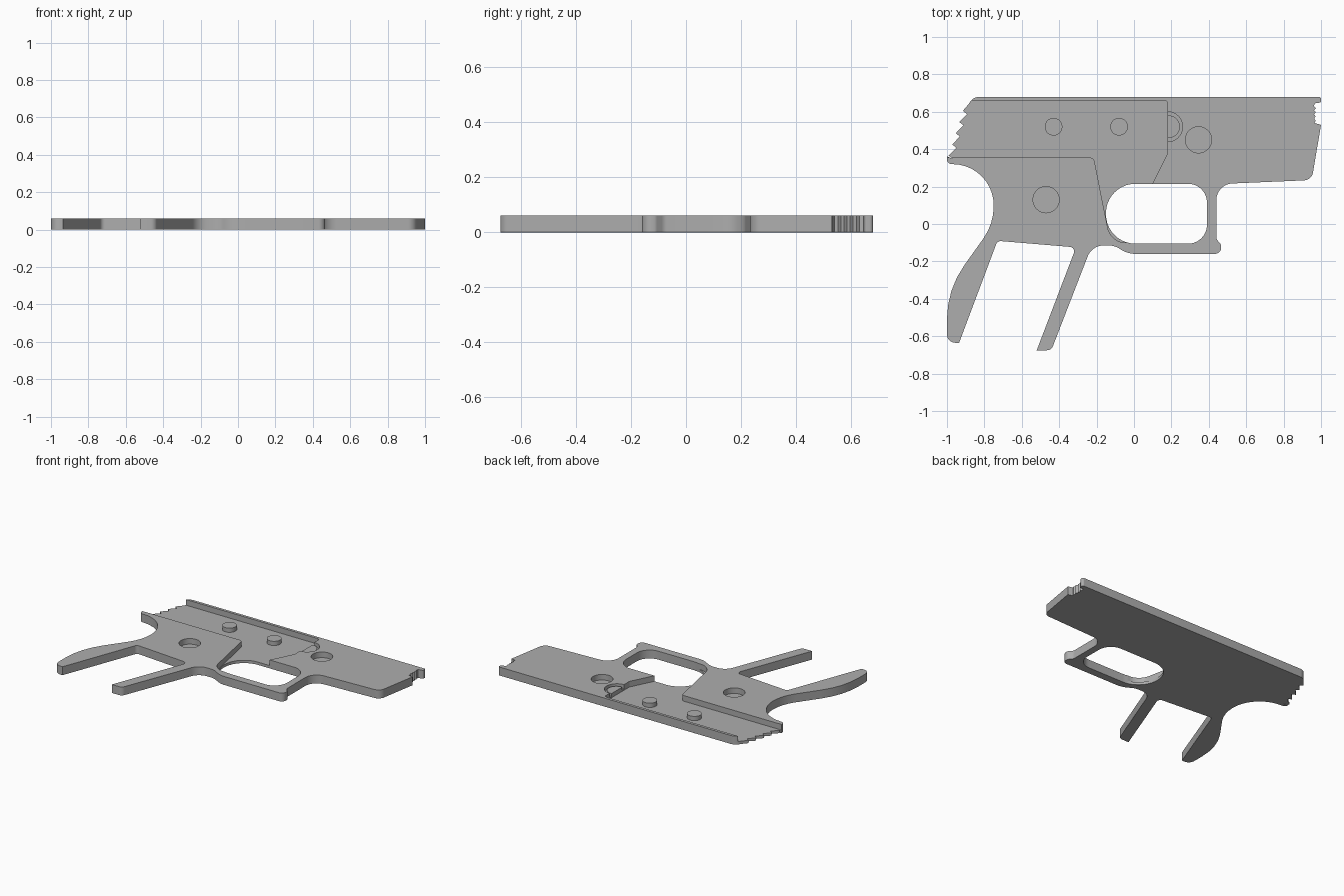
import bpy, bmesh, math
from mathutils import Vector

cube = bpy.data.objects.get("Cube")
if cube:
    bpy.data.objects.remove(cube, do_unlink=True)

grey = bpy.data.materials.new("plain grey")
grey.use_nodes = True
grey.diffuse_color = (0.42, 0.42, 0.42, 1)
grey.node_tree.nodes["Principled BSDF"].inputs["Base Color"].default_value = (0.42, 0.42, 0.42, 1)

TOP, FLOOR, CHAMFER = 0.06, 0.02, 0.007


def rounded(points):
    """Replace each (x, y, radius) corner with a fillet arc."""
    out = []
    for i, p in enumerate(points):
        c = Vector(p[:2])
        if len(p) < 3:
            out.append(c)
            continue
        a = (Vector(points[i - 1][:2]) - c).normalized()
        b = (Vector(points[(i + 1) % len(points)][:2]) - c).normalized()
        half = a.angle(b) / 2
        centre = c + (a + b).normalized() * (p[2] / math.sin(half))
        start = c + a * (p[2] / math.tan(half)) - centre
        end = c + b * (p[2] / math.tan(half)) - centre
        sweep = math.atan2(start.x * end.y - start.y * end.x, start.dot(end))
        steps = max(3, math.ceil(abs(sweep) / math.radians(9)))
        for k in range(steps + 1):
            t = sweep * k / steps
            out.append(centre + Vector((start.x * math.cos(t) - start.y * math.sin(t),
                                        start.x * math.sin(t) + start.y * math.cos(t))))
    return out


def circle(x, y, r, n=48):
    return [Vector((x + r * math.cos(math.tau * i / n), y + r * math.sin(math.tau * i / n)))
            for i in range(n)]


def prism(name, outline, z0, z1):
    bm = bmesh.new()
    face = bm.faces.new([bm.verts.new((p.x, p.y, z0)) for p in outline])
    top = bmesh.ops.extrude_face_region(bm, geom=[face])["geom"]
    bmesh.ops.translate(bm, vec=(0, 0, z1 - z0),
                        verts=[g for g in top if isinstance(g, bmesh.types.BMVert)])
    bmesh.ops.recalc_face_normals(bm, faces=bm.faces)
    mesh = bpy.data.meshes.new(name)
    bm.to_mesh(mesh)
    bm.free()
    mesh.materials.append(grey)
    obj = bpy.data.objects.new(name, mesh)
    bpy.context.collection.objects.link(obj)
    return obj


def activate(obj):
    bpy.ops.object.select_all(action="DESELECT")
    obj.select_set(True)
    bpy.context.view_layer.objects.active = obj


def cut(obj, outline, z0, z1):
    cutter = prism("cutter", outline, z0, z1)
    cutter.hide_render = True
    mod = obj.modifiers.new("cut", "BOOLEAN")
    mod.operation, mod.solver, mod.object = "DIFFERENCE", "EXACT", cutter
    activate(obj)
    bpy.ops.object.modifier_apply(modifier=mod.name)
    bpy.data.objects.remove(cutter, do_unlink=True)


# Plate outline: top edge, serrated rear, grip straps, guard, front end
outline = [(1, 0.68, 0.012), (-0.86, 0.68, 0.06), (-0.885, 0.64)]
for i in range(5):
    outline += [(-0.915 - 0.019 * i, 0.605 - 0.06 * i), (-0.893 - 0.019 * i, 0.588 - 0.06 * i)]
outline += [
    (-1, 0.362), (-1, 0.32, 0.025), (-0.75, 0.32, 0.22), (-0.75, 0, 0.3),
    (-1, -0.35, 0.5), (-1, -0.635, 0.045), (-0.935, -0.635),
    (-0.73, -0.09, 0.025), (-0.31, -0.125, 0.025),
    (-0.52, -0.675), (-0.442, -0.675, 0.035), (-0.225, -0.115, 0.09),
    (-0.1, -0.115, 0.1), (-0.04, -0.16, 0.15), (0.47, -0.16, 0.035),
    (0.465, -0.11, 0.02), (0.44, -0.08, 0.03), (0.44, 0.213, 0.09),
    (0.95, 0.235, 0.05), (1, 0.53), (0.965, 0.54)]
for i in range(4):
    outline += [(0.972, 0.553 + 0.022 * i), (0.963, 0.564 + 0.022 * i)]
outline += [(0.965, 0.645), (1, 0.65, 0.01)]
plate = prism("frame_plate", rounded(outline), 0, TOP)

# Guard opening
cut(plate, rounded([(-0.15, -0.105, 0.157), (0.39, -0.105, 0.1),
                    (0.39, 0.215, 0.1), (-0.15, 0.215, 0.157)]), -0.1, 0.2)

# Chamfer round the whole underside
bm = bmesh.new()
bm.from_mesh(plate.data)
bmesh.ops.dissolve_limit(bm, angle_limit=0.001, verts=[], edges=[
    e for e in bm.edges if all(abs(v.co.z) < 1e-5 for v in e.verts)])
rim = [e for e in bm.edges if all(abs(v.co.z) < 1e-5 for v in e.verts)
       and len(e.link_faces) == 2 and e.calc_face_angle(0) > 0.5]
bmesh.ops.bevel(bm, geom=rim, offset=CHAMFER, segments=1, affect="EDGES", clamp_overlap=True)
bm.to_mesh(plate.data)
bm.free()

# Sunken slide bay, half-round notch and blind holes
cut(plate, rounded([(-1.1, 0.355), (-0.215, 0.355, 0.025), (-0.125, -0.1, 0.1), (0, -0.1),
                    (0.09, 0.2), (0.18, 0.38), (0.18, 0.66, 0.018), (-1.1, 0.66)]), FLOOR, 0.2)
cut(plate, circle(0.18, 0.52, 0.08), 0.03, 0.2)
for x, y, r in [(-0.47, 0.13, 0.07), (0.345, 0.45, 0.07)]:
    cut(plate, circle(x, y, r), FLOOR, 0.2)

# Locating pegs and the half-round boss
parts = [plate]
for name, x in [("rear_peg", -0.43), ("front_peg", -0.08)]:
    parts.append(prism(name, circle(x, 0.52, 0.047), FLOOR - 0.005, 0.05))
parts.append(prism("notch_boss", rounded([(0.18, 0.46), (0.245, 0.46, 0.059),
                                          (0.245, 0.58, 0.059), (0.18, 0.58)]), 0.025, 0.05))

for part in parts:
    activate(part)
    bpy.ops.object.shade_smooth_by_angle(angle=math.radians(25))
